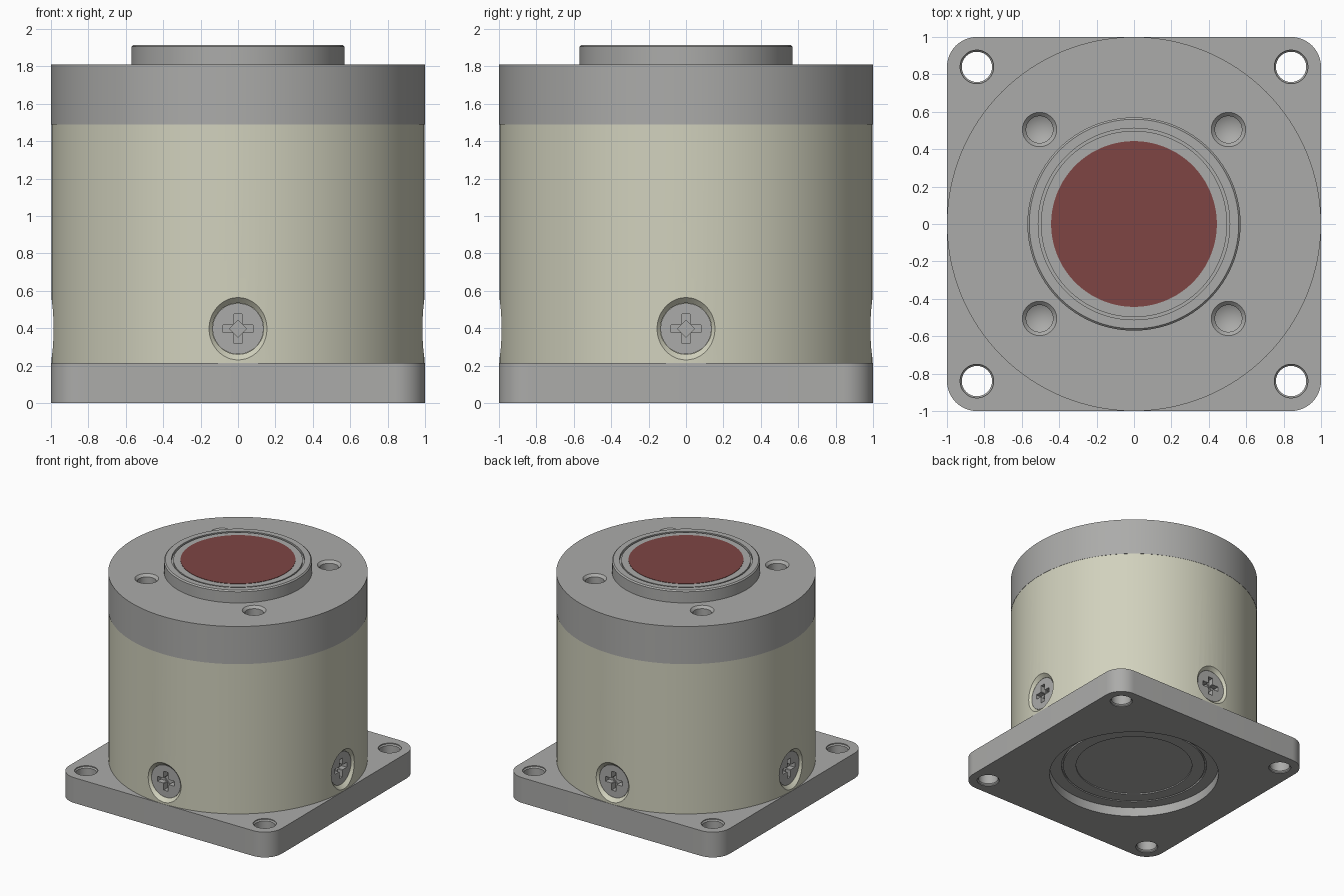
import bpy, bmesh, math
from mathutils import Matrix

if "Cube" in bpy.data.objects:
    bpy.data.objects.remove(bpy.data.objects["Cube"])


def material(name, rgb):
    m = bpy.data.materials.new(name)
    m.diffuse_color = (*rgb, 1)
    m.use_nodes = True
    m.node_tree.nodes["Principled BSDF"].inputs["Base Color"].default_value = m.diffuse_color
    return m


GREY = material("grey metal", (0.41, 0.41, 0.40))
CREAM = material("cream paint", (0.64, 0.64, 0.51))
RED = material("dark red", (0.21, 0.06, 0.057))


def make_object(name, bm, mat=None, matrix=None):
    bmesh.ops.recalc_face_normals(bm, faces=bm.faces)
    if matrix:
        bm.transform(matrix)
    mesh = bpy.data.meshes.new(name)
    bm.to_mesh(mesh)
    bm.free()
    ob = bpy.data.objects.new(name, mesh)
    bpy.context.collection.objects.link(ob)
    if mat:
        mesh.materials.append(mat)
    return ob


def lathe(name, profile, mat=None, matrix=None, steps=128):
    """Spin (radius, height) points, starting and ending on the axis."""
    bm = bmesh.new()
    vs = [bm.verts.new((r, 0, z)) for r, z in profile]
    es = [bm.edges.new(pair) for pair in zip(vs, vs[1:])]
    bmesh.ops.spin(bm, geom=vs + es, cent=(0, 0, 0), axis=(0, 0, 1),
                   angle=math.tau, steps=steps)
    bmesh.ops.remove_doubles(bm, verts=bm.verts, dist=1e-5)
    return make_object(name, bm, mat, matrix)


def box(name, size, matrix, mat=None, corner=0):
    bm = bmesh.new()
    bmesh.ops.create_cube(bm, size=1, matrix=Matrix.Diagonal((*size, 1)))
    if corner:
        upright = [e for e in bm.edges
                   if abs(e.verts[0].co.z - e.verts[1].co.z) > 1e-4]
        bmesh.ops.bevel(bm, geom=upright, offset=corner, segments=12,
                        profile=0.5, affect='EDGES')
    return make_object(name, bm, mat, matrix)


def cut(ob, cutters):
    bpy.context.view_layer.objects.active = ob
    for c in cutters:
        c.hide_render = True
        mod = ob.modifiers.new("cut", 'BOOLEAN')
        mod.operation = 'DIFFERENCE'
        mod.solver = 'EXACT'
        mod.object = c
        bpy.ops.object.modifier_apply(modifier=mod.name)
        bpy.data.objects.remove(c)


def smooth(ob):
    bpy.ops.object.select_all(action='DESELECT')
    ob.select_set(True)
    bpy.context.view_layer.objects.active = ob
    bpy.ops.object.shade_smooth_by_angle(angle=math.radians(25))


CORNERS = [(sx, sy) for sx in (-1, 1) for sy in (-1, 1)]

# Square mounting flange with bolt holes and a stepped recess underneath
flange = box("mounting_flange", (2, 2, 0.215),
             Matrix.Translation((0, 0, 0.1075)), GREY, 0.16)
bolt_hole = [(0, -0.1), (0.09, -0.1), (0.09, 0.008), (0.081, 0.017),
             (0.081, 0.198), (0.09, 0.207), (0.09, 0.3), (0, 0.3)]
recess = [(0, -0.1), (0.685, -0.1), (0.685, 0.08), (0.588, 0.08),
          (0.588, 0.095), (0.575, 0.095), (0.575, 0.08), (0.47, 0.08),
          (0.47, 0.09), (0, 0.09)]
cut(flange, [lathe("bolt_hole_cutter", bolt_hole, None,
                   Matrix.Translation((0.84 * x, 0.84 * y, 0)), 32)
             for x, y in CORNERS] + [lathe("recess_cutter", recess)])
smooth(flange)

# Cylindrical body with a countersunk seat on each side
body = lathe("body", [(0, 0.215), (0.998, 0.215), (0.998, 1.49), (0, 1.49)],
             CREAM)
SIDES = [Matrix.Rotation(k * math.pi / 2, 4, 'Z')
         @ Matrix.Translation((0, 0, 0.397))
         @ Matrix.Rotation(math.pi / 2, 4, 'X') for k in range(4)]
seat = [(0, 0.85), (0.137, 0.85), (0.137, 0.968), (0.199, 1.03), (0, 1.03)]
cut(body, [lathe("seat_cutter", seat, None, m, 48) for m in SIDES])
smooth(body)

# Cross-head screws
for side in SIDES:
    screw = lathe("screw", [(0, 0.84), (0.136, 0.84), (0.136, 0.968),
                            (0, 0.968)], GREY, side, 48)
    place = side @ Matrix.Translation((0, 0, 0.97))
    cut(screw, [box("slot_cutter", (0.16, 0.042, 0.1), place),
                box("slot_cutter", (0.042, 0.16, 0.1), place),
                box("slot_cutter", (0.066, 0.066, 0.12),
                    place @ Matrix.Rotation(math.pi / 4, 4, 'Z'))])
    smooth(screw)

# Top cap with raised boss and four drilled holes
cap = lathe("top_cap", [(0, 1.49), (1, 1.49), (1, 1.81), (0.57, 1.81),
                        (0.57, 1.905), (0.56, 1.915), (0.512, 1.915),
                        (0.512, 1.895), (0.498, 1.895), (0.498, 1.912),
                        (0, 1.912)], GREY)
drill = [(0, 1.56), (0.072, 1.60), (0.072, 1.79), (0.092, 1.81),
         (0.092, 1.9), (0, 1.9)]
cut(cap, [lathe("drill_cutter", drill, None,
                Matrix.Translation((0.505 * x, 0.505 * y, 0)), 32)
          for x, y in CORNERS])
smooth(cap)

# Red centre disc
disc = lathe("centre_disc", [(0, 1.911), (0.443, 1.911), (0.443, 1.915),
                             (0, 1.915)], RED)
smooth(disc)
